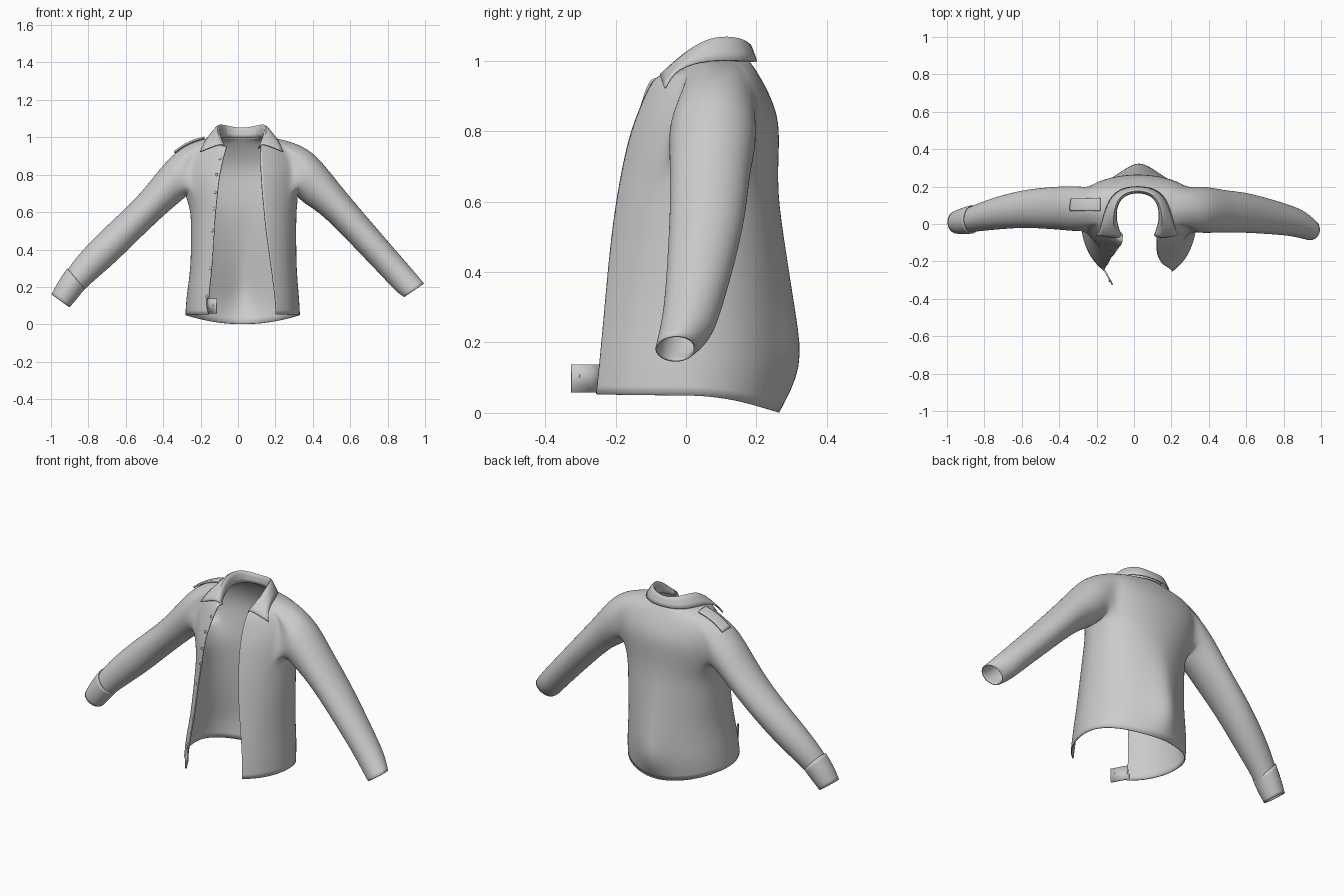
import bpy, bmesh, math
from mathutils import Vector

cube = bpy.data.objects.get("Cube")
if cube:
    bpy.data.objects.remove(cube)

grey = bpy.data.materials.new("light_grey_cloth")
grey.use_nodes = True
COLOUR = (0.6, 0.6, 0.6, 1)
grey.diffuse_color = COLOUR
grey.node_tree.nodes["Principled BSDF"].inputs["Base Color"].default_value = COLOUR


def finish(name, bm, thickness=0.006, levels=2, offset=-1, onto=None):
    """Turn a bmesh sheet into a smooth cloth object with a little thickness."""
    mesh = bpy.data.meshes.new(name)
    bm.to_mesh(mesh)
    bm.free()
    mesh.materials.append(grey)
    obj = bpy.data.objects.new(name, mesh)
    bpy.context.collection.objects.link(obj)
    if levels:
        sub = obj.modifiers.new("Smooth", 'SUBSURF')
        sub.levels = sub.render_levels = levels
        sub.boundary_smooth = 'PRESERVE_CORNERS'
    if onto:
        wrap = obj.modifiers.new("Lie on body", 'SHRINKWRAP')
        wrap.target = onto
        wrap.wrap_mode = 'ABOVE_SURFACE'
        wrap.offset = 0.009
    if thickness:
        solid = obj.modifiers.new("Cloth", 'SOLIDIFY')
        solid.thickness = thickness
        solid.offset = offset
    for o in bpy.context.selected_objects:
        o.select_set(False)
    obj.select_set(True)
    bpy.context.view_layer.objects.active = obj
    bpy.ops.object.shade_smooth_by_angle(angle=math.radians(50))
    return obj


def skin(bm, rows, skip=lambda r, c: False, closed=False):
    """Fill the quads between successive rows of vertices."""
    for r in range(len(rows) - 1):
        n = len(rows[r])
        for c in range(n if closed else n - 1):
            if not skip(r, c):
                d = (c + 1) % n
                bm.faces.new((rows[r][c], rows[r][d], rows[r + 1][d], rows[r + 1][c]))


def sheet(name, grid, **options):
    bm = bmesh.new()
    skin(bm, [[bm.verts.new(p) for p in row] for row in grid])
    bmesh.ops.recalc_face_normals(bm, faces=bm.faces)
    return finish(name, bm, **options)


# Body rings: front/side/back height, centre x, half width,
# front/middle/back y, left and right opening edge x,
# squareness of the back (and taper of the chest), centre back fold
BODY = [
    (.055, .05, .0, .025, .308, -.315, 0, .262, .205, -.16, 1, .005),
    (.15, .15, .13, .025, .303, -.30, 0, .285, .20, -.16, 1, .06),
    (.30, .30, .27, .03, .283, -.275, .01, .28, .18, -.14, 1, .04),
    (.50, .50, .50, .03, .283, -.24, .02, .268, .15, -.13, 1.1, .012),
    (.62, .61, .62, .03, .283, -.218, .03, .262, .14, -.12, 1.15, 0),
    (.71, .69, .72, .02, .305, -.2, .04, .263, .13, -.11, 1.3, 0),
    (.80, .80, .83, .02, .325, -.177, .06, .268, .125, -.10, 1.5, 0),
    (.88, .915, .91, .02, .315, -.145, .08, .236, .12, -.08, 1.75, 0),
    (.96, .984, .97, .02, .25, -.12, .08, .202, .125, -.06, 1.75, 0),
    (.90, 1.005, 1.0, .02, .125, -.09, .06, .18, .12, -.06, 1, 0),
]
FRONT, ARM, BACK = 4, 6, 10          # columns in each zone
HOLE_ROWS = (5, 8)
HOLE_COLS = (FRONT, FRONT + ARM + BACK)


def body_ring(zf, zs, zb, cx, a, yf, cy, yb, xl, xr, square, fold):
    start = math.asin((xl - cx) / a)
    end = math.tau - math.asin((cx - xr) / a)
    stops = [start, 1.0, 2.15, math.tau - 2.15, math.tau - 1.0, end]
    angles = [start]
    for i, n in enumerate((FRONT, ARM, BACK, ARM, FRONT)):
        angles += [stops[i] + (stops[i + 1] - stops[i]) * k / n for k in range(1, n + 1)]
    ring = []
    for t in angles:
        s, c = a * math.sin(t), math.cos(t)
        if c > 0:
            y, zend = cy - (cy - yf) * c ** square, zf
        else:
            y, zend = cy + (yb - cy) * (-c) ** (1 / square), zb
            y += fold * math.exp(-(s / .08) ** 2)
        ring.append(Vector((cx + s, y, zs + (zend - zs) * c * c)))
    return ring


# Sleeve rings: top x/z, bottom x/z, middle y, half depth
LEFT = [
    (.38, .938, .31, .685, .075, .127), (.45, .87, .36, .64, .075, .124),
    (.535, .76, .43, .60, .067, .115), (.635, .64, .53, .505, .063, .11),
    (.75, .505, .65, .38, .045, .099), (.88, .355, .78, .245, .02, .083),
    (.945, .28, .845, .173, 0, .077), (.995, .22, .888, .145, -.03, .058),
]
RIGHT = [
    (-.325, .932, -.27, .685, .08, .124), (-.41, .845, -.335, .635, .085, .119),
    (-.52, .70, -.43, .55, .085, .112), (-.64, .585, -.54, .445, .082, .102),
    (-.78, .455, -.67, .315, .06, .09), (-.9, .32, -.81, .2, .03, .072),
    (-.96, .21, -.87, .13, .01, .06),
]
CUFF = [
    (-.914, .3, -.818, .19, .025, .077), (-.962, .232, -.862, .133, .015, .073),
    (-.998, .16, -.9, .09, .01, .062),
]


def sleeve_ring(side, xt, zt, xb, zb, y, depth, n=18):
    mid = Vector(((xt + xb) / 2, y, (zt + zb) / 2))
    up = Vector(((xt - xb) / 2, 0, (zt - zb) / 2))
    across = Vector((0, side * depth, 0))
    angles = [math.radians(-150) + math.tau * k / n for k in range(n)]
    return [mid + across * math.cos(t) + up * math.sin(t) for t in angles]


# Body with both sleeves grown out of the armholes
rings = [body_ring(*row) for row in BODY]
bm = bmesh.new()
grid = [[bm.verts.new(p) for p in ring] for ring in rings]
low, high = HOLE_ROWS
skin(bm, grid, lambda r, c: low <= r < high and any(h <= c < h + ARM for h in HOLE_COLS))
for first, side, rows in ((HOLE_COLS[0], 1, LEFT), (HOLE_COLS[1], -1, RIGHT)):
    last = first + ARM
    loop = [grid[low][c] for c in range(first, last)]
    loop += [grid[r][last] for r in range(low, high)]
    loop += [grid[high][c] for c in range(last, first, -1)]
    loop += [grid[r][first] for r in range(high, low, -1)]
    tube = [[bm.verts.new(p) for p in sleeve_ring(side, *row)] for row in rows]
    skin(bm, [loop] + tube, closed=True)
bmesh.ops.delete(bm, geom=[v for v in bm.verts if not v.link_faces], context='VERTS')
body = finish("jacket_body_and_sleeves", bm)

# Loose right cuff
bm = bmesh.new()
skin(bm, [[bm.verts.new(p) for p in sleeve_ring(-1, *row)] for row in CUFF], closed=True)
finish("right_cuff", bm)

# Folded collar: base, crest and outer edge, from centre back to the front tip
COLLAR = [
    ((0, .175, .995), (0, .18, 1.065), (0, .21, .998)),
    ((.09, .15, 1.0), (.085, .16, 1.095), (.13, .178, .998)),
    ((.12, .07, 1.0), (.12, .08, 1.105), (.178, .07, 1.005)),
    ((.112, 0, .97), (.12, .005, 1.05), (.197, -.03, .98)),
    ((.09, -.06, .94), (.1, -.078, .975), (.222, -.06, .922)),
]


def station(points, side):
    return [Vector((.02 + side * x, y, z)) for x, y, z in points]


collar = [station(s, -1) for s in reversed(COLLAR)] + [station(s, 1) for s in COLLAR[1:]]
sheet("collar", collar, offset=0)

# Right shoulder strap
strap = [[Vector((x, y, z)) for y in (.07, .105, .14)]
         for x, z in ((-.18, 1.0), (-.23, .988), (-.29, .965), (-.345, .925))]
sheet("right_shoulder_strap", strap, thickness=.01, offset=0, onto=body)

# Waistband tab at the right front hem
tab = [[Vector((x, y, z)) for z in (.058, .138)]
       for x, y in ((-.165, -.235), (-.145, -.27), (-.115, -.325))]
sheet("waistband_tab", tab, thickness=.008, levels=0, offset=0)

# Buttons down the right front edge
bm = bmesh.new()
spots = [Vector((-.128, -.305, .105))]
for r in range(1, 8):
    spots.append(rings[r][-1].lerp(rings[r][-2], .3))
for p in spots:
    made = bmesh.ops.create_uvsphere(bm, u_segments=10, v_segments=6, radius=.008)
    bmesh.ops.scale(bm, verts=made["verts"], vec=(1, .6, 1))
    bmesh.ops.translate(bm, verts=made["verts"], vec=p)
finish("front_buttons", bm, thickness=0, levels=0)
